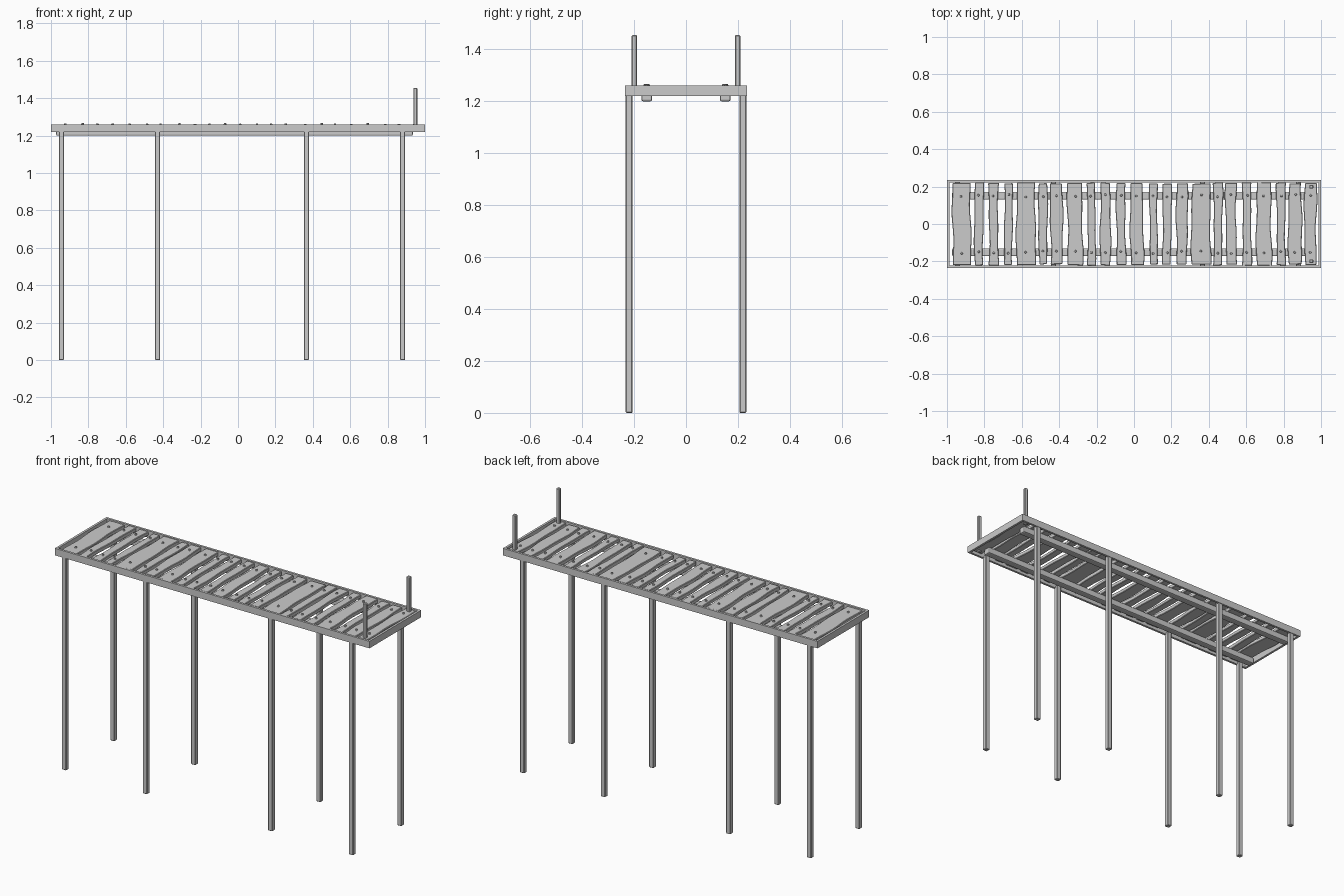
import bpy, bmesh, math, random
from mathutils import Matrix

if "Cube" in bpy.data.objects:
    bpy.data.objects.remove(bpy.data.objects["Cube"])

random.seed(7)


def make_object(name, bm, bevel=0.0, segments=1):
    bmesh.ops.recalc_face_normals(bm, faces=bm.faces)
    mesh = bpy.data.meshes.new(name)
    bm.to_mesh(mesh)
    bm.free()
    ob = bpy.data.objects.new(name, mesh)
    bpy.context.collection.objects.link(ob)
    if bevel:
        mod = ob.modifiers.new("edge_bevel", 'BEVEL')
        mod.width = bevel
        mod.segments = segments
        mod.limit_method = 'ANGLE'
        mod.angle_limit = math.radians(40)
    return ob


def add_box(bm, x0, x1, y0, y1, z0, z1):
    m = Matrix.Translation(((x0 + x1) / 2, (y0 + y1) / 2, (z0 + z1) / 2))
    bmesh.ops.create_cube(bm, size=1, matrix=m @ Matrix.Diagonal((x1 - x0, y1 - y0, z1 - z0, 1)))


def box(name, *dims, bevel=0.0, segments=1):
    bm = bmesh.new()
    add_box(bm, *dims)
    return make_object(name, bm, bevel, segments)


def plank(name, x0, x1):
    # wavy outline drawn along both long edges, then extruded
    n = 12
    half = 0.222 + random.uniform(-0.006, 0.002)
    amp = min(0.006, (x1 - x0) * 0.1)
    phase = [random.uniform(0, 6.28) for _ in range(4)]

    def wave(t, a, b):
        return amp * (0.6 * math.sin(5 * t + a) + 0.4 * math.sin(11 * t + b))

    left, right = [], []
    for i in range(n + 1):
        t = i / n
        y = -half + 2 * half * t
        left.append((x0 + wave(t, phase[0], phase[1]), y + random.uniform(-.002, .002)))
        right.append((x1 + wave(t, phase[2], phase[3]), y + random.uniform(-.002, .002)))
    bm = bmesh.new()
    lo, hi = 1.234, 1.256 + random.uniform(-0.002, 0.002)
    rows = [[bm.verts.new((p[0], p[1], z)) for p, z in
             ((l, lo), (r, lo), (r, hi), (l, hi))] for l, r in zip(left, right)]
    for a, b in zip(rows, rows[1:]):
        for k in range(4):
            j = (k + 1) % 4
            bm.faces.new((a[k], a[j], b[j], b[k]))
    bm.faces.new(rows[0])
    bm.faces.new(rows[-1])
    make_object(name, bm, 0.003)
    return hi


# rim around the deck: one closed frame
bm = bmesh.new()
loops = []
for inset, z in ((0, 1.22), (0, 1.26), (0.013, 1.26), (0.013, 1.22)):
    x, y = 1 - inset, 0.235 - inset
    loops.append([bm.verts.new((sx * x, sy * y, z)) for sx, sy in ((-1, -1), (1, -1), (1, 1), (-1, 1))])
for k in range(4):
    a, b = loops[k], loops[(k + 1) % 4]
    for i in range(4):
        j = (i + 1) % 4
        bm.faces.new((a[i], a[j], b[j], b[i]))
make_object("deck_frame", bm)

# supporting legs, beams and end posts, mirrored front to back
for side, s in (("front", -1), ("back", 1)):
    for i, x in enumerate((-0.944, -0.43, 0.366, 0.88)):
        y = s * 0.219
        box(f"{side}_leg_{i + 1}", x - .014, x + .014, y - .013, y + .013, 0, 1.234, bevel=0.003)
    y = s * 0.151
    box(f"{side}_beam", -0.972, 0.935, y - .021, y + .021, 1.199, 1.236, bevel=0.007, segments=2)
    y = s * 0.199
    box(f"{side}_post", 0.937, 0.959, y - .010, y + .010, 1.225, 1.455, bevel=0.004)

# irregular deck planks (left and right edges, in hundredths) with nails
edges = [(-97, -87.3), (-85.3, -80.5), (-77.6, -72.5), (-69.3, -65), (-62.8, -52.7), (-51, -46.3),
         (-44.7, -38.2), (-35.6, -27.5), (-25, -20.6), (-18, -12.6), (-9.4, -4.5), (-1.9, 5),
         (8.3, 12.6), (15.2, 20), (22.7, 28.6), (30.7, 41), (42.5, 47.3), (49, 54.8),
         (58, 62.8), (65.5, 73.5), (76.2, 81), (82.6, 89.6), (91.2, 97.6)]
nails = bmesh.new()
for i, (a, b) in enumerate(edges):
    top = plank(f"plank_{i + 1:02d}", a / 100, b / 100)
    for s in (-1, 1):
        nx = (a + b) / 200 + random.uniform(-.004, .004)
        ny = s * 0.151 + random.uniform(-.007, .007)
        bmesh.ops.create_cone(nails, cap_ends=True, segments=8, radius1=0.0075, radius2=0.0045,
                              depth=0.012, matrix=Matrix.Translation((nx, ny, top + 0.002)))
make_object("plank_nails", nails)
